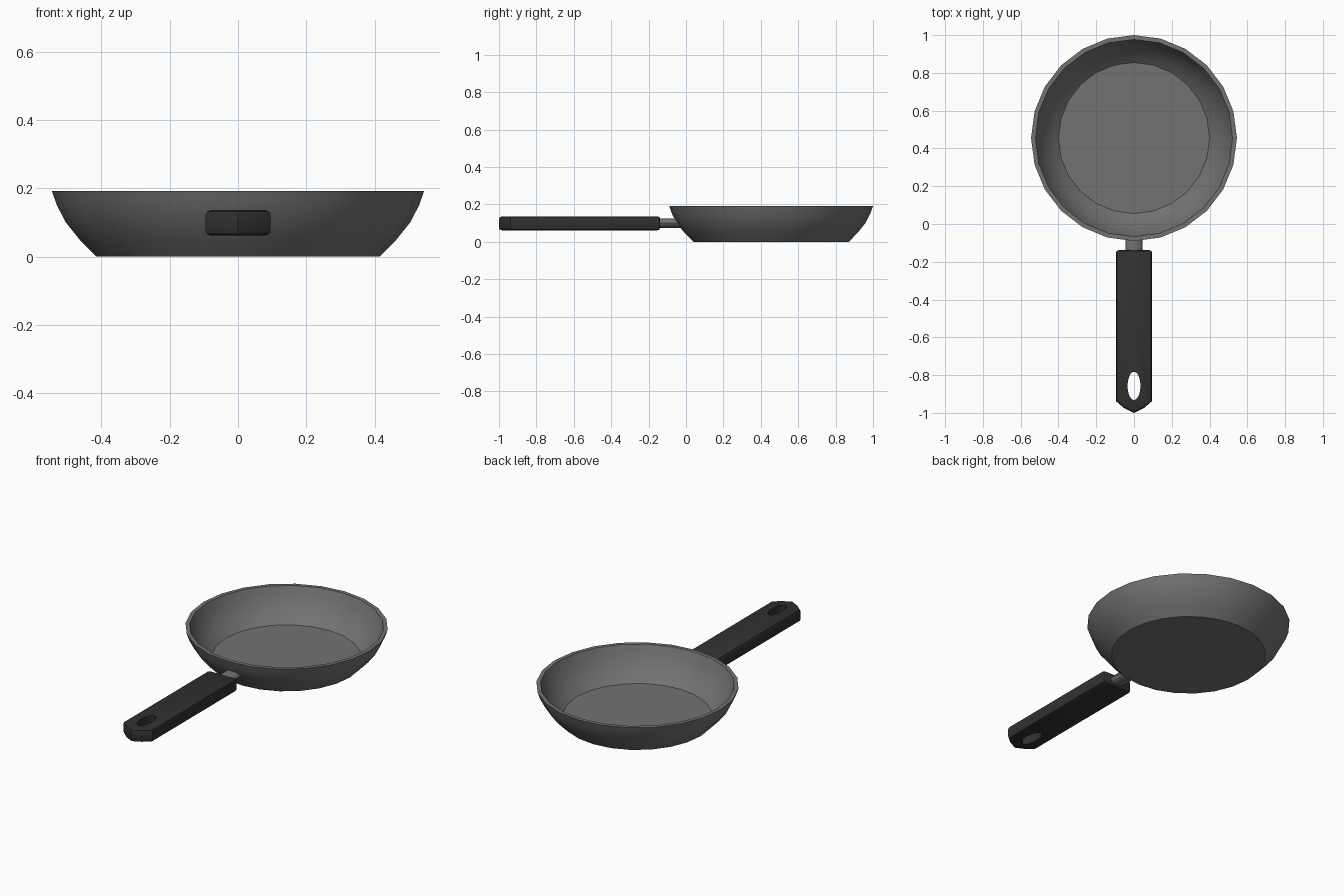
import bpy, bmesh, math

if "Cube" in bpy.data.objects:
    bpy.data.objects.remove(bpy.data.objects["Cube"])

PAN_Y = 0.455      # centre of the bowl
SIDES = 24


def material(name, v):
    m = bpy.data.materials.new(name)
    m.diffuse_color = (v, v, v, 1)
    m.use_nodes = True
    m.node_tree.nodes["Principled BSDF"].inputs["Base Color"].default_value = m.diffuse_color
    return m


def finish(bm, name, mat=None):
    bmesh.ops.recalc_face_normals(bm, faces=bm.faces)
    me = bpy.data.meshes.new(name)
    bm.to_mesh(me)
    bm.free()
    ob = bpy.data.objects.new(name, me)
    bpy.context.collection.objects.link(ob)
    if mat:
        me.materials.append(mat)
    return ob


def activate(ob):
    bpy.ops.object.select_all(action='DESELECT')
    ob.select_set(True)
    bpy.context.view_layer.objects.active = ob


def smooth(ob, angle=32):
    activate(ob)
    bpy.ops.object.shade_smooth_by_angle(angle=math.radians(angle))


def loft(rings):
    """Skin a list of closed point rings and cap both ends."""
    bm = bmesh.new()
    loops = [[bm.verts.new(p) for p in r] for r in rings]
    n = len(loops[0])
    for a, b in zip(loops, loops[1:]):
        for i in range(n):
            j = (i + 1) % n
            bm.faces.new((a[i], a[j], b[j], b[i]))
    bm.faces.new(loops[0])
    bm.faces.new(loops[-1])
    return bm


def angles(n):
    return [2 * math.pi * i / n for i in range(n)]


metal = material("pan_metal", 0.17)
grip = material("handle_grip", 0.03)

# Bowl: outer wall up, over the rim, inner wall down to the floor
profile = [(0.415, 0), (0.464, 0.05), (0.504, 0.10), (0.530, 0.15), (0.545, 0.192),
           (0.522, 0.192), (0.506, 0.15), (0.480, 0.10), (0.441, 0.05), (0.400, 0.015)]
pan = finish(loft([[(r * math.cos(a), PAN_Y + r * math.sin(a), z) for a in angles(SIDES)]
                   for r, z in profile]), "pan_bowl", metal)
smooth(pan)

# Neck: oval rod whose inner end follows the slope of the bowl wall
oval = [(0.046 * math.cos(a), 0.1 + 0.026 * math.sin(a)) for a in angles(16)]
neck = finish(loft([[(x, -0.20, z) for x, z in oval],
                    [(x, -0.036 - (z - 0.1) * 0.64, z) for x, z in oval]]),
              "handle_neck", metal)
smooth(neck)

# Handle: extruded outline with a blunt pointed tip and softened edges
half = [(0.095, -0.138), (0.095, -0.938), (0.053, -0.974)]
outline = half + [(0, -1.0)] + [(-x, y) for x, y in reversed(half)]
handle = finish(loft([[(x, y, z) for x, y in outline] for z in (0.062, 0.136)]),
                "handle", grip)
bev = handle.modifiers.new("soft_edges", 'BEVEL')
bev.width = 0.014
bev.segments = 2
bev.limit_method = 'ANGLE'
bev.angle_limit = math.radians(55)

# Hanging hole through the handle
cutter = finish(loft([[(0.034 * math.cos(a), -0.857 + 0.075 * math.sin(a), z)
                       for a in angles(24)] for z in (0, 0.2)]), "hole_cutter", grip)
cutter.hide_render = True
cut = handle.modifiers.new("hanging_hole", 'BOOLEAN')
cut.operation = 'DIFFERENCE'
cut.solver = 'EXACT'
cut.object = cutter
activate(handle)
for name in ("soft_edges", "hanging_hole"):
    bpy.ops.object.modifier_apply(modifier=name)
bpy.data.objects.remove(cutter)
smooth(handle)
